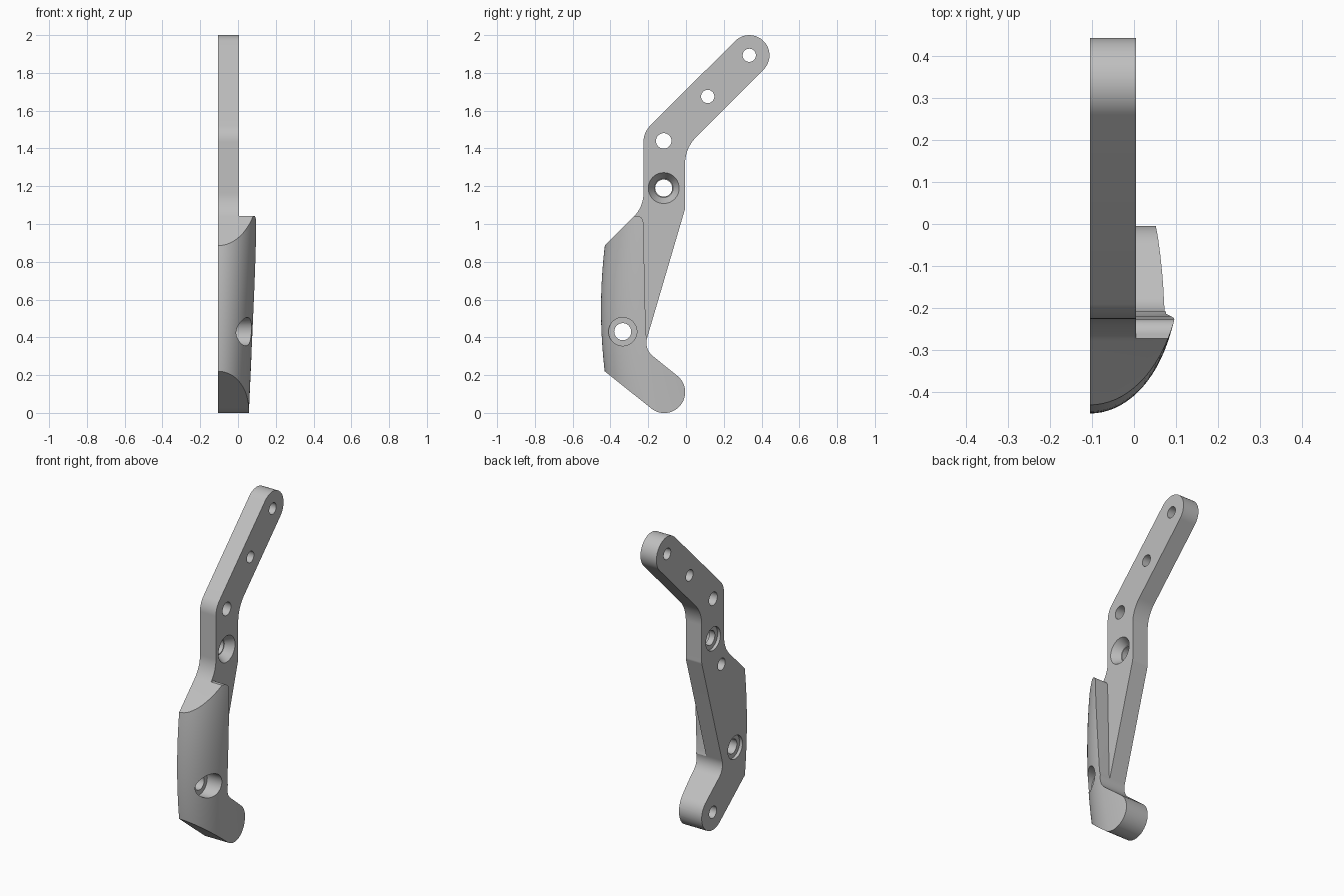
import bpy, bmesh
from math import sin, cos, tan, radians, pi
from mathutils import Vector, Matrix

old = bpy.data.objects.get("Cube")
if old:
    bpy.data.objects.remove(old, do_unlink=True)

BACK, FACE = -0.105, 0.005      # the two sides of the flat plate

grey = bpy.data.materials.new("plain grey")
grey.use_nodes = True
colour = (0.52, 0.52, 0.52, 1)
grey.diffuse_color = colour
grey.node_tree.nodes["Principled BSDF"].inputs["Base Color"].default_value = colour


def make_object(name, bm):
    bmesh.ops.remove_doubles(bm, verts=bm.verts, dist=0.0002)
    bmesh.ops.recalc_face_normals(bm, faces=bm.faces)
    mesh = bpy.data.meshes.new(name)
    bm.to_mesh(mesh)
    bm.free()
    mesh.materials.append(grey)
    obj = bpy.data.objects.new(name, mesh)
    bpy.context.collection.objects.link(obj)
    return obj


def rounded(corners, steps=14):
    """Turn (y, z, radius) corners into an outline with true fillets."""
    points = []
    for i, (y, z, r) in enumerate(corners):
        p = Vector((y, z))
        if r == 0:
            points.append(p)
            continue
        a = (Vector(corners[i - 1][:2]) - p).normalized()
        b = (Vector(corners[(i + 1) % len(corners)][:2]) - p).normalized()
        half = a.angle(b) / 2
        centre = p + (a + b).normalized() * r / sin(half)
        start, end = (p + d * r / tan(half) - centre for d in (a, b))
        for k in range(steps + 1):
            points.append(centre + start.lerp(end, k / steps).normalized() * r)
    return points


def extrude_outline(name, outline, x0, x1):
    bm = bmesh.new()
    face = bm.faces.new([bm.verts.new((x0, y, z)) for y, z in outline])
    moved = bmesh.ops.extrude_face_region(bm, geom=[face], use_keep_orig=True)
    verts = [v for v in moved["geom"] if isinstance(v, bmesh.types.BMVert)]
    bmesh.ops.translate(bm, verts=verts, vec=(x1 - x0, 0, 0))
    return make_object(name, bm)


def drill(y, z, x0, x1, r0, r1):
    """Cylinder or cone cutter running along x."""
    bm = bmesh.new()
    place = Matrix.Translation(((x0 + x1) / 2, y, z)) @ Matrix.Rotation(pi / 2, 4, 'Y')
    bmesh.ops.create_cone(bm, cap_ends=True, segments=40, radius1=r0, radius2=r1,
                          depth=x1 - x0, matrix=place)
    return make_object("hole_cutter", bm)


def combine(target, cutter, operation):
    cutter.hide_render = True
    mod = target.modifiers.new("cut", 'BOOLEAN')
    mod.operation, mod.solver, mod.object = operation, 'EXACT', cutter
    bpy.context.view_layer.objects.active = target
    bpy.ops.object.modifier_apply(modifier=mod.name)
    bpy.data.objects.remove(cutter, do_unlink=True)


def grip_envelope():
    """Tapered, bowed elliptical body that shapes the outside of the grip."""
    bm = bmesh.new()
    rings = []
    heights = [-0.1 + 1.15 * i / 24 for i in range(25)] + [2.2]
    for h in heights:
        z = min(h, 1.05)
        bow = 0.18 * (z - 0.55) ** 2
        width = 0.185 + 0.045 * (z - 0.5)
        section = [(-0.3, -0.46)]
        for k in range(31):
            t = radians(90 - 135 * k / 30)
            length = 0.25 if t > 0 else 0.45
            section.append((BACK + width * cos(t), -0.2 - length * sin(t)))
        section += [(section[-1][0], 1), (-0.3, 1)]
        rings.append([bm.verts.new((x, y + bow, h)) for x, y in section])
    count = len(rings[0])
    for low, high in zip(rings, rings[1:]):
        for i in range(count):
            j = (i + 1) % count
            bm.faces.new((low[i], low[j], high[j], high[i]))
    bm.faces.new(rings[0])
    bm.faces.new(rings[-1])
    return make_object("grip_envelope", bm)


# Side outline of arm, neck, grip and foot
outline = rounded([
    (0.335, 2.044, 0.1065), (-0.225, 1.485, 0.12), (-0.225, 1.09, 0.18),
    (-0.5, 0.815, 0), (-0.5, 0.276, 0), (-0.098, -0.045, 0.1095),
    (0.04, 0.127, 0.1095), (-0.223, 0.339, 0.09), (-0.005, 1.08, 0.04),
    (-0.005, 1.401, 0.2), (0.486, 1.893, 0.1065)])
bracket = extrude_outline("lever_bracket", outline, BACK, 0.15)

# Curved outside of the grip and foot
combine(bracket, grip_envelope(), 'INTERSECT')

# Thin the arm and neck, leaving the grip standing proud
relief = rounded([
    (-0.6, 1.043, 0), (-0.227, 1.043, 0.035), (-0.219, 0.7, 0),
    (-0.213, 0.42, 0), (-0.198, 0.36, 0), (0.6, 0.36, 0), (0.6, 2.2, 0), (-0.6, 2.2, 0)])
combine(bracket, extrude_outline("relief_cutter", relief, FACE, 0.3), 'DIFFERENCE')

# Through holes
for y, z, r in [(0.335, 1.893, 0.035), (0.115, 1.675, 0.035), (-0.118, 1.44, 0.041),
                (-0.118, 1.19, 0.045), (-0.335, 0.43, 0.045)]:
    combine(bracket, drill(y, z, -0.2, 0.2, r, r), 'DIFFERENCE')

# Blind holes in the flat side
for y, z in [(-0.2, 1.0), (-0.115, 0.11)]:
    combine(bracket, drill(y, z, -0.2, -0.02, 0.037, 0.037), 'DIFFERENCE')

# Countersink on the neck, counterbore on the grip, shallow recesses behind
combine(bracket, drill(-0.118, 1.19, -0.047, 0.007, 0.05, 0.083), 'DIFFERENCE')
combine(bracket, drill(-0.335, 0.43, -0.03, 0.2, 0.075, 0.075), 'DIFFERENCE')
for y, z in [(-0.118, 1.19), (-0.335, 0.43)]:
    combine(bracket, drill(y, z, -0.2, BACK + 0.02, 0.072, 0.072), 'DIFFERENCE')

# Smooth the curved faces, keep the machined edges
bpy.ops.object.select_all(action='DESELECT')
bracket.select_set(True)
bpy.context.view_layer.objects.active = bracket
bpy.ops.object.shade_smooth_by_angle(angle=radians(25))
